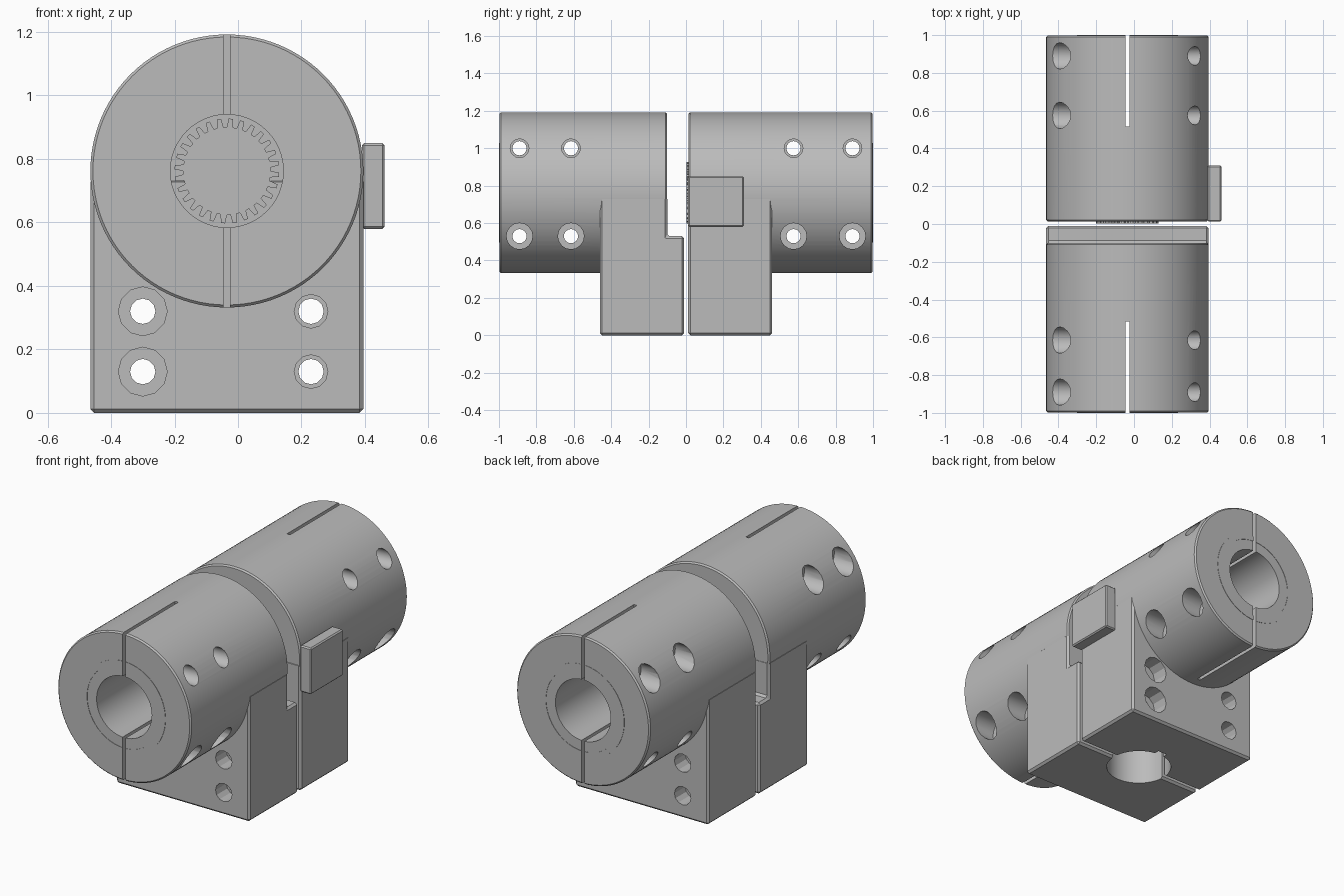
import bpy, bmesh, math
from mathutils import Matrix, Vector

if "Cube" in bpy.data.objects:
    bpy.data.objects.remove(bpy.data.objects["Cube"], do_unlink=True)

CX, CZ, R, BORE = -0.035, 0.762, 0.43, 0.178

grey = bpy.data.materials.new("machined grey")
grey.use_nodes = True
grey.diffuse_color = (0.5, 0.5, 0.5, 1)
grey.node_tree.nodes["Principled BSDF"].inputs["Base Color"].default_value = (0.5, 0.5, 0.5, 1)


def finish(bm, name, bevel=0.0):
    """Turn a bmesh into an object, optionally chamfering its sharp edges."""
    bmesh.ops.recalc_face_normals(bm, faces=bm.faces)
    if bevel:
        sharp = [e for e in bm.edges if e.calc_face_angle(0) > 0.6]
        bmesh.ops.bevel(bm, geom=sharp, offset=bevel, segments=1, affect='EDGES')
    mesh = bpy.data.meshes.new(name)
    bm.to_mesh(mesh)
    bm.free()
    ob = bpy.data.objects.new(name, mesh)
    mesh.materials.append(grey)
    bpy.context.collection.objects.link(ob)
    return ob


def box(name, lo, hi, bevel=0.0):
    bm = bmesh.new()
    bmesh.ops.create_cube(bm, size=1)
    lo, hi = Vector(lo), Vector(hi)
    for v in bm.verts:
        v.co = (lo + hi) / 2 + v.co * (hi - lo)
    return finish(bm, name, bevel)


def rod(name, a, b, r, segs=16, bevel=0.0):
    """Cylinder between two points."""
    a, b = Vector(a), Vector(b)
    bm = bmesh.new()
    turn = (b - a).to_track_quat('Z', 'Y').to_matrix().to_4x4()
    bmesh.ops.create_cone(bm, cap_ends=True, segments=segs, radius1=r, radius2=r,
                          depth=(b - a).length,
                          matrix=Matrix.Translation((a + b) / 2) @ turn)
    return finish(bm, name, bevel)


def prism(name, points, axis, start, end, bevel=0.0):
    """Extrude a closed outline along x (points are y, z) or y (points are x, z)."""
    bm = bmesh.new()
    place = (lambda p: (start, *p)) if axis == 'x' else (lambda p: (p[0], start, p[1]))
    face = bm.faces.new([bm.verts.new(place(p)) for p in points])
    top = bmesh.ops.extrude_face_region(bm, geom=[face])["geom"]
    step = Vector((end - start, 0, 0)) if axis == 'x' else Vector((0, end - start, 0))
    for v in top:
        if isinstance(v, bmesh.types.BMVert):
            v.co += step
    return finish(bm, name, bevel)


def combine(ob, other, mode='DIFFERENCE'):
    mod = ob.modifiers.new("join", 'BOOLEAN')
    mod.operation, mod.solver, mod.object = mode, 'EXACT', other
    bpy.context.view_layer.objects.active = ob
    bpy.ops.object.modifier_apply(modifier=mod.name)
    bpy.data.objects.remove(other, do_unlink=True)


def smooth(ob):
    bpy.ops.object.select_all(action='DESELECT')
    ob.select_set(True)
    bpy.context.view_layer.objects.active = ob
    bpy.ops.object.shade_smooth_by_angle(angle=math.radians(25))


def slit_cutter(side):
    y0, y1 = sorted((side * 0.515, side * 1.1))
    return box("slit_cutter", (CX - 0.01, y0, 0.2), (CX + 0.01, y1, 1.3))


def clamp_half(name, side, outline, inner, holes):
    # foot block joined to the round clamp barrel
    half = prism(name, outline, 'x', CX - R, CX + R, 0.012)
    barrel = rod("barrel", (CX, side * 0.998, CZ), (CX, inner, CZ), R, 96, 0.008)
    combine(half, barrel, 'UNION')

    # horizontal bore, vertical bore with keyway, clamping slit
    bore_end = 0.05 if side < 0 else 0.1
    combine(half, rod("c", (CX, side * 1.1, CZ), (CX, bore_end, CZ), BORE, 48))
    combine(half, rod("c", (CX, 0, -0.1), (CX, 0, 0.5), BORE, 48))
    if side > 0:
        combine(half, box("c", (CX - 0.03, 0.1, -0.1), (CX + 0.03, 0.205, 0.48)))
    combine(half, slit_cutter(side))

    # cross screws through the barrel, heads on opposite sides above and below
    for y in holes:
        for z, head in ((1.0, -1), (0.53, 1)):
            combine(half, rod("c", (-0.7, y, z), (0.7, y, z), 0.038))
            combine(half, rod("c", (CX + head * 0.25, y, z), (head * 0.7, y, z), 0.07))
            combine(half, rod("c", (CX - head * 0.27, y, z), (-head * 0.7, y, z), 0.05))

    # screws through the foot block
    for x in (-0.3, 0.23):
        big = (x < 0) == (side < 0)
        for z in (0.13, 0.32):
            combine(half, rod("c", (x, -0.7, z), (x, 0.7, z), 0.04, 12))
            combine(half, rod("c", (x, side * 0.36, z), (x, side * 0.6, z),
                              0.077 if big else 0.053, 12))
    smooth(half)

    # thin collar ring on the end face
    ring = rod("end_ring_" + name, (CX, side * 0.99, CZ), (CX, side, CZ), 0.267, 64)
    combine(ring, rod("c", (CX, side * 0.9, CZ), (CX, side * 1.1, CZ), 0.238, 64))
    combine(ring, slit_cutter(side))
    smooth(ring)


# front half has a low ledge, back half is a full block
clamp_half("front_clamp", -1,
           [(-0.46, 0), (-0.01, 0), (-0.01, 0.53), (-0.1, 0.53), (-0.1, 0.74), (-0.46, 0.74)],
           -0.101, (-0.89, -0.615))
clamp_half("back_clamp", 1,
           [(0.012, 0), (0.46, 0), (0.46, 0.74), (0.012, 0.74)],
           0.014, (0.575, 0.89))

# toothed locating disc between the halves
teeth, outline = 28, []
for i in range(teeth):
    for part, r in ((0, 0.138), (0.35, 0.138), (0.5, 0.165), (0.85, 0.165)):
        a = math.tau * (i + part) / teeth
        outline.append((CX + r * math.cos(a), CZ + r * math.sin(a)))
prism("toothed_disc", outline, 'y', 0.002, 0.04)

# side plate
box("side_plate", (0.39, 0.012, 0.58), (0.462, 0.31, 0.85), 0.007)
